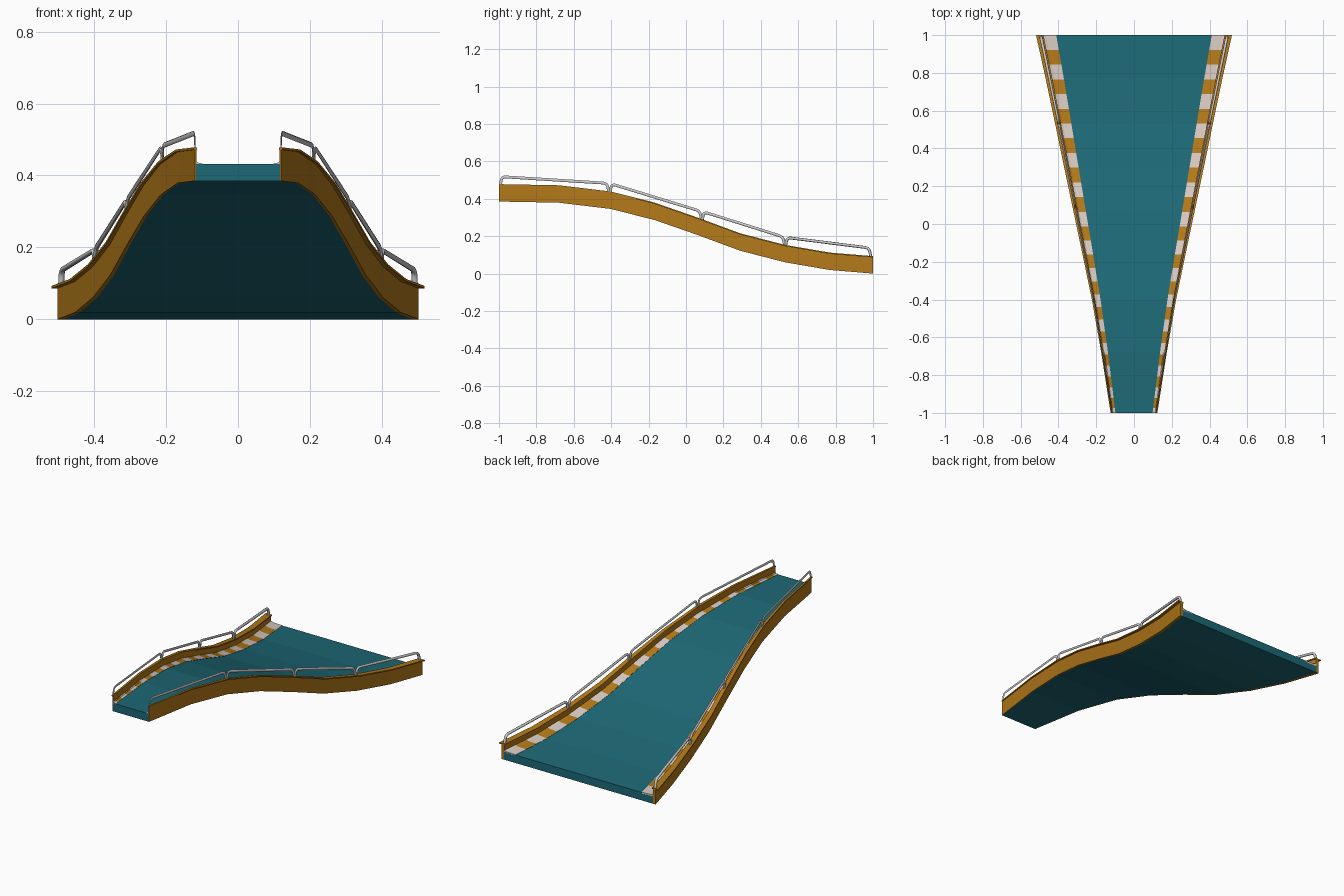
import bpy, math
from mathutils import Vector

if "Cube" in bpy.data.objects:
    bpy.data.objects.remove(bpy.data.objects["Cube"])

# Stations along the ramp: y, half width, underside height
ST = [(-1, .12, .385), (-.68, .168, .379), (-.405, .215, .346), (-.17, .262, .287),
      (.06, .309, .207), (.29, .356, .122), (.53, .404, .060), (.77, .453, .019), (1, .502, 0)]
YS = [s[0] for s in ST]


def at(y):
    """Half width and underside height at y."""
    for a, b in zip(ST, ST[1:]):
        if y <= b[0] + 1e-9:
            break
    t = (y - a[0]) / (b[0] - a[0])
    return a[1] + t * (b[1] - a[1]), a[2] + t * (b[2] - a[2])


def material(name, col):
    m = bpy.data.materials.new(name)
    m.diffuse_color = (*col, 1)
    m.use_nodes = True
    m.node_tree.nodes["Principled BSDF"].inputs["Base Color"].default_value = m.diffuse_color
    return m


TEAL = material("teal", (.012, .14, .18))
OCHRE = material("ochre", (.45, .19, .01))
CREAM = material("cream", (.68, .58, .53))


def loft(name, rings, mats, pick=None, smooth=False):
    """Skin equal-sized closed rings of points and cap both ends."""
    n = len(rings[0])
    verts = [p for r in rings for p in r]
    faces, idx = [], []
    for i in range(len(rings) - 1):
        for j in range(n):
            k = (j + 1) % n
            faces.append((i * n + j, i * n + k, (i + 1) * n + k, (i + 1) * n + j))
            idx.append(pick[i] if pick else 0)
    faces += [tuple(reversed(range(n))), tuple(range(len(verts) - n, len(verts)))]
    idx += [idx[0], idx[-1]]
    me = bpy.data.meshes.new(name)
    me.from_pydata(verts, [], faces)
    for m in mats:
        me.materials.append(m)
    for p, m in zip(me.polygons, idx):
        p.material_index = m
    ob = bpy.data.objects.new(name, me)
    bpy.context.collection.objects.link(ob)
    bpy.ops.object.select_all(action='DESELECT')
    bpy.context.view_layer.objects.active = ob
    ob.select_set(True)
    bpy.ops.object.mode_set(mode='EDIT')
    bpy.ops.mesh.select_all(action='SELECT')
    bpy.ops.mesh.normals_make_consistent(inside=False)
    bpy.ops.object.mode_set(mode='OBJECT')
    if smooth:
        bpy.ops.object.shade_smooth_by_angle(angle=math.radians(50))
    return ob


def extrude(name, section, mats, side=1, ys=YS, pick=None):
    """Run a section (x as a fraction of half width, z above underside) down the ramp."""
    rings = []
    for y in ys:
        w, z = at(y)
        rings.append([(side * u * w, y, z + h) for u, h in section])
    return loft(name, rings, mats, pick)


def rail_path(y0, y1):
    """Hoop-shaped handrail in the yz plane with rounded corners."""
    z0, z1 = at(y0)[1] + .09, at(y1)[1] + .09
    a, b = Vector((y0, z0)), Vector((y1, z1))
    ca, cb = Vector((y0 + .007, z0 + .043)), Vector((y1 - .009, z1 + .046))
    d = (cb - ca).normalized()
    path = [a]
    for p, q, r in ((a, ca, ca + d * .022), (cb - d * .022, cb, b)):
        s = q + (p - q).normalized() * min(.022, (p - q).length)
        e = q + (r - q).normalized() * .022
        for i in range(5):
            t = i / 4
            path.append(s * (1 - t) ** 2 + q * 2 * t * (1 - t) + e * t * t)
    return path + [b]


def rail(name, y0, y1, side):
    path, rings = rail_path(y0, y1), []
    for i, p in enumerate(path):
        d = (path[min(i + 1, len(path) - 1)] - path[max(i - 1, 0)]).normalized()
        nrm = Vector((-d.y, d.x))
        w = at(max(-1, min(1, p.x)))[0]
        ring = []
        for k in range(8):
            c = math.tau * k / 8
            q = p + nrm * .0075 * math.sin(c)
            ring.append((side * w * (.985 + .0165 * math.cos(c)), q.x, q.y))
        rings.append(ring)
    loft(name, rings, [], smooth=True)


# Deck slab
extrude("deck", [(-.97, 0), (.97, 0), (.97, .047), (-.97, .047)], [TEAL])

# Stripe boundaries, getting closer toward the narrow end
marks, y = [], 1.0
while y > -1:
    marks.append(y)
    y -= .078 if y > .1 else .078 - .026 * (.1 - y) / 1.1
kerb_ys = sorted(set(YS) | set(marks))
stripe = [sum(m > (a + b) / 2 for m in marks) % 2 for a, b in zip(kerb_ys, kerb_ys[1:])]

# Sides: wall, cap strip, striped kerb, handrails
for side, tag in ((-1, "left"), (1, "right")):
    extrude(tag + "_wall", [(.965, 0), (1, 0), (1, .089), (.965, .089)], [OCHRE], side)
    extrude(tag + "_wall_cap", [(.955, .086), (1.033, .086), (1.033, .093), (.955, .093)], [OCHRE], side)
    extrude(tag + "_striped_kerb", [(.82, .04), (.967, .04), (.967, .056), (.93, .0505), (.82, .0483)],
            [OCHRE, CREAM], side, kerb_ys, stripe)
    for i, (a, b) in enumerate(((-.992, -.413), (-.405, .083), (.088, .527), (.533, .988))):
        rail(f"{tag}_handrail_{i + 1}", a, b, side)
